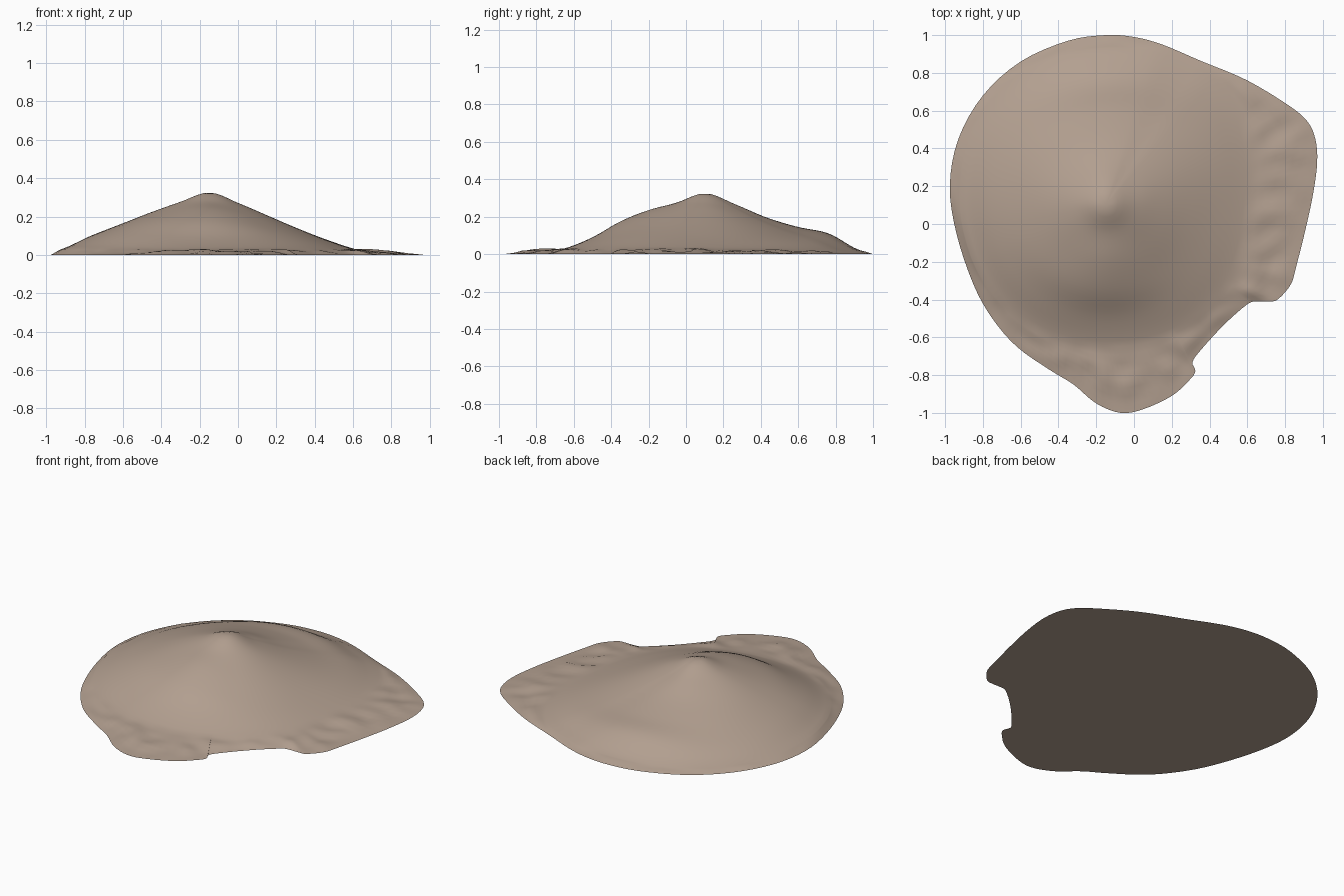
import bpy, bmesh, math
from mathutils import Vector, noise

if "Cube" in bpy.data.objects:
    bpy.data.objects.remove(bpy.data.objects["Cube"])

PEAK = Vector((-0.15, 0.10))
PEAK_Z = 0.325

# footprint seen from above, counter-clockwise
OUTLINE = [(0.97, 0.33), (0.96, 0.45), (0.92, 0.54), (0.83, 0.62), (0.6, 0.76), (0.35, 0.865),
           (0.15, 0.95), (0, 0.99), (-0.15, 1.0), (-0.35, 0.97), (-0.6, 0.86), (-0.8, 0.68),
           (-0.93, 0.45), (-0.975, 0.2), (-0.94, -0.05), (-0.85, -0.32), (-0.75, -0.5),
           (-0.62, -0.65), (-0.45, -0.77), (-0.32, -0.85), (-0.2, -0.95), (-0.07, -1.0),
           (0.05, -0.98), (0.2, -0.91), (0.29, -0.83), (0.325, -0.78), (0.31, -0.73),
           (0.36, -0.66), (0.48, -0.53), (0.6, -0.425), (0.65, -0.41), (0.71, -0.41),
           (0.76, -0.40), (0.83, -0.32), (0.86, -0.22), (0.91, -0.02), (0.95, 0.17)]

# every 45 degrees around the peak: foot radius, then heights out to the foot
SLOPES = [(0.76, 0.27, 0.205, 0.14, 0.08, 0.03),
          (0.88, 0.255, 0.185, 0.125, 0.075, 0.02),
          (0.83, 0.265, 0.195, 0.145, 0.11, 0.02),
          (0.82, 0.265, 0.205, 0.15, 0.09, 0.02),
          (0.77, 0.275, 0.22, 0.16, 0.10, 0.03),
          (0.76, 0.275, 0.225, 0.17, 0.10, 0.03),
          (0.75, 0.275, 0.235, 0.175, 0.09, 0.03),
          (0.78, 0.27, 0.21, 0.145, 0.085, 0.03)]


def spline(p0, p1, p2, p3, t):
    """Catmull-Rom interpolation of numbers or vectors."""
    return (p1 * 2 + (p2 - p0) * t + (p0 * 2 - p1 * 5 + p2 * 4 - p3) * t * t
            + (p1 * 3 - p0 - p2 * 3 + p3) * t ** 3) * 0.5


def slope_at(angle):
    """Foot radius and heights in any direction, blended between neighbours."""
    a = (angle / (math.pi / 4)) % 8
    i, t = int(a), a % 1
    rows = [SLOPES[(i + k) % 8] for k in (-1, 0, 1, 2)]
    return [spline(*col, t) for col in zip(*rows)]


def height(heights, t):
    h = [heights[0], PEAK_Z] + heights + [0.0]
    s = min(t, 0.9999) * 5
    i = int(s)
    return spline(h[i], h[i + 1], h[i + 2], h[i + 3], s - i)


pts = [Vector(p) for p in OUTLINE]
n = len(pts)
rim = [spline(pts[i - 1], pts[i], pts[(i + 1) % n], pts[(i + 2) % n], k / 4)
       for i in range(n) for k in range(4)]

# mound: spokes from the peak to its foot, then a low rough apron to the rim
HILL, APRON = 24, 8
bm = bmesh.new()
top = bm.verts.new((*PEAK, PEAK_Z - 0.003))
spokes = []
for p in rim:
    d = p - PEAK
    foot_r, *heights = slope_at(math.atan2(d.y, d.x))
    foot = min(foot_r / d.length, 0.95)
    spoke = []
    for j in range(1, HILL + 1):
        q = PEAK + d * foot * j / HILL
        spoke.append(bm.verts.new((q.x, q.y, height(heights, j / HILL))))
    wide = d.length * (1 - foot)
    for j in range(1, APRON + 1):
        t = j / APRON
        q = PEAK + d * (foot + (1 - foot) * t)
        bump = noise.noise((q.x * 9, q.y * 9, 0.0)) * 0.02 * min(1, wide * 5) * math.sin(math.pi * t)
        z = max(0.002, heights[-1] * (1 - t) + bump) if j < APRON else 0.0
        spoke.append(bm.verts.new((q.x, q.y, z)))
    spokes.append(spoke)

for i, s in enumerate(spokes):
    nxt = spokes[(i + 1) % len(spokes)]
    bm.faces.new((top, s[0], nxt[0]))
    for j in range(len(s) - 1):
        bm.faces.new((s[j], s[j + 1], nxt[j + 1], nxt[j]))

# flat underside
bm.faces.new([s[-1] for s in reversed(spokes)])

mesh = bpy.data.meshes.new("earth_mound")
bm.to_mesh(mesh)
bm.free()
mound = bpy.data.objects.new("earth_mound", mesh)
bpy.context.collection.objects.link(mound)

mat = bpy.data.materials.new("dusty brown")
mat.diffuse_color = (0.45, 0.35, 0.28, 1)
mat.use_nodes = True
mat.node_tree.nodes["Principled BSDF"].inputs["Base Color"].default_value = mat.diffuse_color
mesh.materials.append(mat)

bpy.context.view_layer.objects.active = mound
mound.select_set(True)
bpy.ops.object.shade_smooth_by_angle(angle=math.radians(30))
# keep the rim crisp where the thin apron meets the underside
sharp = mesh.attributes.get("sharp_edge") or mesh.attributes.new("sharp_edge", "BOOLEAN", "EDGE")
for e in mesh.edges:
    if all(mesh.vertices[v].co.z == 0 for v in e.vertices):
        sharp.data[e.index].value = True
